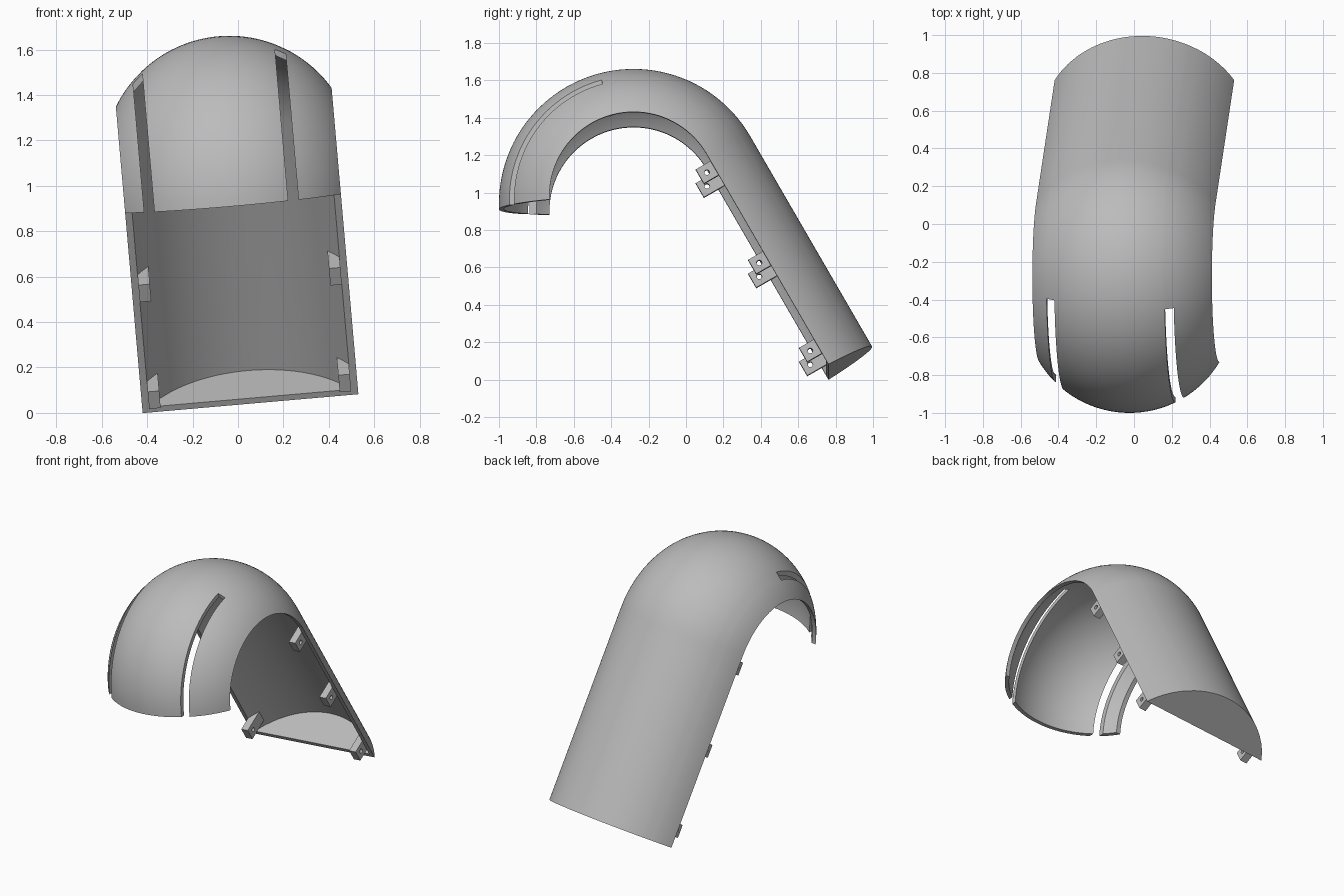
import bpy, bmesh, math
from mathutils import Matrix, Vector

cube = bpy.data.objects.get("Cube")
if cube:
    bpy.data.objects.remove(cube, do_unlink=True)

# Main dimensions
HALF, RISE, WALL = 0.477, 0.27, 0.026      # arched cross-section
R_OUT = (HALF**2 + RISE**2) / (2 * RISE)
R_IN = R_OUT - WALL
DROP = R_OUT - RISE                        # arc centre below the rim plane
U_IN = math.sqrt(R_IN**2 - DROP**2)        # inner half width at the rim
BEND, AXIS_Y, AXIS_Z = 0.45, -0.28, 0.94   # bend radius and axis
LENGTH, CAP = 1.304, 0.028                 # straight run and end plate
SLOTS = [(-0.393, -0.348, 102), (0.243, 0.289, 105)]  # from, to, end angle
TILT = Matrix.Rotation(math.radians(-5), 3, 'Y')

grey = bpy.data.materials.new("plain grey")
grey.use_nodes = True
grey.diffuse_color = (0.5, 0.5, 0.5, 1)
grey.node_tree.nodes["Principled BSDF"].inputs["Base Color"].default_value = (0.5, 0.5, 0.5, 1)


def place(u, n, angle=30, run=0.0):
    """Point at width u and depth n, around the bend and along the straight run."""
    a, r = math.radians(angle), BEND + n
    y = AXIS_Y + r * math.cos(a) + run * 0.5
    z = AXIS_Z + r * math.sin(a) - run * math.sqrt(0.75)
    return TILT @ Vector((u + 0.0585, y, z))


def depth(u, radius):
    return math.sqrt(max(radius**2 - u**2, 0)) - DROP


def inner_u(u):
    """Same width in the middle, squeezed to the inner rim at the sides."""
    k = 0.4
    if abs(u) <= k:
        return u
    return math.copysign(k + (abs(u) - k) * (U_IN - k) / (HALF - k), u)


def finish(bm, name, smooth):
    bmesh.ops.recalc_face_normals(bm, faces=bm.faces[:])
    mesh = bpy.data.meshes.new(name)
    bm.to_mesh(mesh)
    bm.free()
    mesh.materials.append(grey)
    obj = bpy.data.objects.new(name, mesh)
    bpy.context.collection.objects.link(obj)
    if smooth:
        bpy.ops.object.select_all(action='DESELECT')
        obj.select_set(True)
        bpy.context.view_layer.objects.active = obj
        bpy.ops.object.shade_smooth_by_angle(angle=math.radians(30))
    return obj


def build_shell():
    bm = bmesh.new()
    # Columns follow the arc, with exact columns at the slot sides
    edges = [e for s in SLOTS for e in s[:2]]
    span = math.asin(HALF / R_OUT)
    cols = [R_OUT * math.sin(span * k / 24) for k in range(-24, 25)]
    cols = [c for c in cols
            if not any(s[0] - 0.008 < c < s[1] + 0.008 for s in SLOTS)]
    cols = sorted(cols + edges)
    angles = [182.5] + list(range(180, 29, -3))
    rows = [(a, 0, 0) for a in angles] + [(30, LENGTH, LENGTH - CAP)]
    outer = [[bm.verts.new(place(u, depth(u, R_OUT), a, ro)) for u in cols]
             for a, ro, ri in rows]
    inner = [[bm.verts.new(place(inner_u(u), depth(inner_u(u), R_IN), a, ri)) for u in cols]
             for a, ro, ri in rows]

    # Both skins, leaving the slots open
    sides = set()
    for i in range(len(rows) - 1):
        for j in range(len(cols) - 1):
            mid = (cols[j] + cols[j + 1]) / 2
            if any(s[0] < mid < s[1] and rows[i + 1][0] >= s[2] for s in SLOTS):
                continue
            ring = [(i, j), (i, j + 1), (i + 1, j + 1), (i + 1, j)]
            bm.faces.new([outer[p][q] for p, q in ring])
            bm.faces.new([inner[p][q] for p, q in reversed(ring)])
            sides.update(zip(ring, ring[1:] + ring[:1]))

    # Rim and slot walls
    last = len(rows) - 1
    for a, b in sides:
        if (b, a) not in sides and not (a[0] == last and b[0] == last):
            bm.faces.new([outer[b[0]][b[1]], outer[a[0]][a[1]],
                          inner[a[0]][a[1]], inner[b[0]][b[1]]])

    # Closed end plate
    bm.faces.new(outer[-1])
    bm.faces.new(inner[-1][::-1])
    bm.faces.new([outer[-1][0], outer[-1][-1], inner[-1][-1], inner[-1][0]])
    finish(bm, "hood_shell", True)


def build_tab(side, run, name):
    """Mounting block with a cross hole, reaching up into the shell wall."""
    bm = bmesh.new()
    half, hole, centre, count = 0.0435, 0.014, -0.047, 16
    layers = []
    for u in (0.396, U_IN):
        square, circle = [], []
        for k in range(count):
            c, s = (f(2 * math.pi * k / count) for f in (math.cos, math.sin))
            m = half / max(abs(c), abs(s))
            n = centre + s * m
            if s >= abs(c) - 1e-6:
                n = depth(u, R_IN) + 0.004
            square.append(bm.verts.new(place(side * u, n, 30, run + c * m)))
            circle.append(bm.verts.new(place(side * u, centre + s * hole, 30, run + c * hole)))
        layers.append((square, circle))
    (sq0, ci0), (sq1, ci1) = layers
    for k in range(count):
        j = (k + 1) % count
        for p, q in ((sq0, sq1), (sq1, ci1), (ci1, ci0), (ci0, sq0)):
            bm.faces.new([p[k], p[j], q[j], q[k]])
    finish(bm, name, False)


build_shell()
for side, label in ((1, "left"), (-1, "right")):
    for run, spot in ((0.085, "upper"), (0.645, "middle"), (1.19, "lower")):
        build_tab(side, run, f"{label}_{spot}_mounting_tab")
